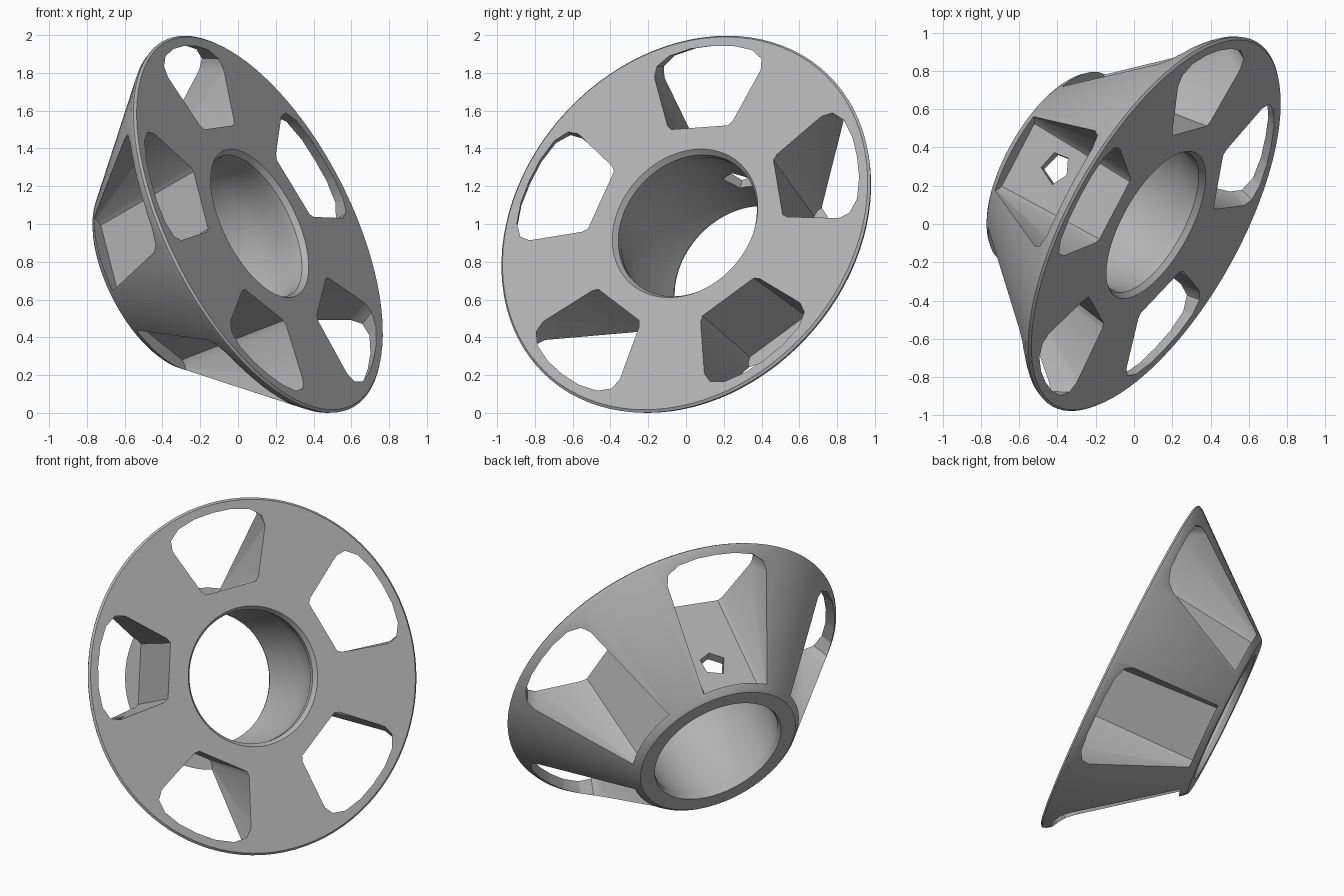
import bpy, bmesh
from math import sin, cos, radians, pi
from mathutils import Matrix, Vector

cube = bpy.data.objects.get("Cube")
if cube:
    bpy.data.objects.remove(cube)

grey = bpy.data.materials.new("plain_grey")
grey.use_nodes = True
grey.diffuse_color = (0.45, 0.45, 0.45, 1)
grey.node_tree.nodes["Principled BSDF"].inputs["Base Color"].default_value = (0.45, 0.45, 0.45, 1)

SEGMENTS = 96
DEPTH = 0.72


def make_object(name, bm):
    bmesh.ops.recalc_face_normals(bm, faces=bm.faces)
    mesh = bpy.data.meshes.new(name)
    bm.to_mesh(mesh)
    bm.free()
    mesh.materials.append(grey)
    ob = bpy.data.objects.new(name, mesh)
    bpy.context.collection.objects.link(ob)
    return ob


def lathe(name, profile):
    """Spin a closed (radius, height) profile around the local z axis."""
    bm = bmesh.new()
    rings = []
    for i in range(SEGMENTS):
        t = 2 * pi * i / SEGMENTS
        rings.append([bm.verts.new((r * cos(t), r * sin(t), h)) for r, h in profile])
    n = len(profile)
    for i in range(SEGMENTS):
        a, b = rings[i], rings[(i + 1) % SEGMENTS]
        for j in range(n):
            k = (j + 1) % n
            bm.faces.new((a[j], b[j], b[k], a[k]))
    return make_object(name, bm)


def loft(name, back, front, low, high):
    """Join two matching outlines into a closed, triangulated solid."""
    bm = bmesh.new()
    a = [bm.verts.new((x, y, low)) for x, y in back]
    b = [bm.verts.new((x, y, high)) for x, y in front]
    bm.faces.new(a)
    bm.faces.new(b)
    for i in range(len(a)):
        bm.faces.new((a[i - 1], a[i], b[i], b[i - 1]))
    bmesh.ops.triangulate(bm, faces=bm.faces)
    return make_object(name, bm)


def window_outline(inner, stretch):
    """Symmetric window: straight inner edge, radial sides, arched outer edge."""
    half = inner + [(stretch * r * sin(radians(a)), stretch * r * cos(radians(a)))
                    for a, r in ((20, 0.92), (18.5, 0.975), (14, 1.01), (7, 1.02))]
    return half + [(0, 1.02 * stretch)] + [(-x, y) for x, y in reversed(half)]


def cut(target, cutter):
    mod = target.modifiers.new("cut", "BOOLEAN")
    mod.operation = "DIFFERENCE"
    mod.solver = "EXACT"
    mod.object = cutter
    bpy.context.view_layer.update()
    bpy.context.view_layer.objects.active = target
    bpy.ops.object.modifier_apply(modifier=mod.name)
    bpy.data.objects.remove(cutter)


# Tapered wheel body with a bore that swells a little behind its front lip
wheel = lathe("tapered_wheel", [
    (0.43, 0), (1.08, 0), (1.092, -0.012), (1.083, -0.035),
    (0.535, -DEPTH + 0.015), (0.515, -DEPTH), (0.42, -DEPTH),
    (0.41, -DEPTH + 0.03), (0.43, -0.6), (0.455, -0.3), (0.45, -0.18),
    (0.415, -0.08), (0.41, -0.03)])

# Five windows between the spokes, deepening to the hub and stopping at the back ring
front = window_outline([(0.17, 0.56), (0.195, 0.585)], 1)
back = window_outline([(0.185, 0.46), (0.21, 0.485)], 1.35)
for k in range(5):
    cutter = loft("window_cutter", back, front, -DEPTH + 0.04, 0.02)
    cutter.data.transform(Matrix.Rotation(radians(4 - 72 * k), 4, "Z"))
    cut(wheel, cutter)

# Small irregular hole in the upper hub wall
gap = [(-0.08, -0.03), (0, -0.08), (0.08, -0.04), (0.07, 0.05), (-0.03, 0.08)]
hole = loft("hub_hole_cutter", gap, gap, 0.2, 0.8)
hole.data.transform(Matrix.Translation((0, 0, -0.44)) @ Matrix.Rotation(-pi / 2, 4, "X"))
cut(wheel, hole)

# Tilt the wheel into its resting pose
normal = Vector((0.798, -0.446, 0.407)).normalized()
side = Vector((0, 0, 1)).cross(normal).normalized()
up = normal.cross(side)
pose = Matrix((side, up, normal)).transposed().to_4x4()
wheel.data.transform(Matrix.Translation((0.115, -0.005, 1)) @ pose)
low = min(v.co.z for v in wheel.data.vertices)
wheel.data.transform(Matrix.Translation((0, 0, -low)))

bpy.ops.object.select_all(action="DESELECT")
wheel.select_set(True)
bpy.context.view_layer.objects.active = wheel
bpy.ops.object.shade_smooth_by_angle(angle=radians(30))
